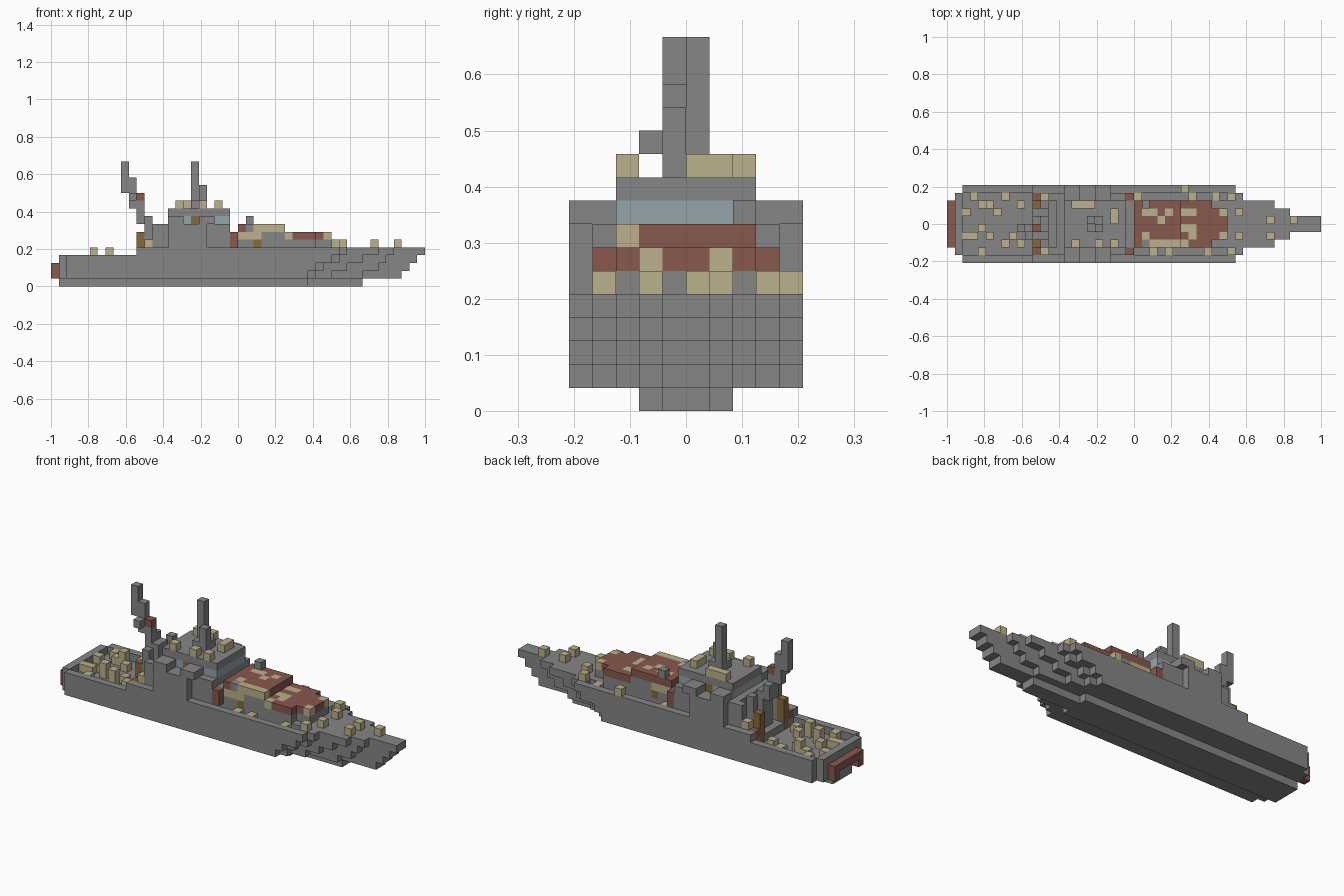
import bpy, bmesh
from mathutils import Vector

cube = bpy.data.objects.get("Cube")
if cube:
    bpy.data.objects.remove(cube)

# Materials, one per colour
PALETTE = {"hull grey": (.238, .238, .238), "rust red": (.246, .098, .076),
           "sand": (.503, .44, .266), "window blue": (.30, .38, .413),
           "wood brown": (.242, .141, .045)}
NAMES = list(PALETTE)
GREY, RED, SAND, BLUE, BROWN = range(len(NAMES))
mats = []
for name, rgb in PALETTE.items():
    m = bpy.data.materials.new(name)
    m.use_nodes = True
    m.diffuse_color = (*rgb, 1)
    m.node_tree.nodes["Principled BSDF"].inputs["Base Color"].default_value = (*rgb, 1)
    mats.append(m)

UNIT = 2 / 48
cells = {}


def box(part, colour, xs, ys, zs):
    """Fill a block of cells; each range is (first, end)."""
    for i in range(*xs):
        for j in range(*ys):
            for k in range(*zs):
                cells[i, j, k] = (part, colour)


def both(part, colour, xs, ys, zs):
    """Fill a block and its port/starboard mirror."""
    box(part, colour, xs, ys, zs)
    box(part, colour, xs, (10 - ys[1], 10 - ys[0]), zs)


def cube_at(part, colour, i, j, k):
    cells[i, j, k] = (part, colour)


def clear(xs, ys, zs):
    for i in range(*xs):
        for j in range(*ys):
            for k in range(*zs):
                cells.pop((i, j, k), None)


# Hull: for each level, where each half width (1 to 5) ends at the bow
bow_ends = [(40, 33), (45, 40, 36, 34, 33), (46, 42, 38, 35, 34),
            (47, 43, 40, 37, 36), (48, 44, 42, 38, 37)]
for k, ends in enumerate(bow_ends):
    for half, end in enumerate(ends, 1):
        start = 11 if k == 4 else 2 if half == 5 else 1
        box("hull", GREY, (start, end), (5 - half, 5 + half), (k, k + 1))

# Sunken aft deck and side gangways
clear((2, 11), (1, 9), (3, 4))
clear((11, 14), (1, 9), (4, 5))
for j in (1, 8):
    clear((11, 36), (j, j + 1), (4, 5))

# Stern platform
box("stern_platform", RED, (0, 1), (2, 8), (2, 3))
both("stern_platform", RED, (0, 1), (2, 3), (1, 2))

# Deckhouse with window band, roof and side wings
box("deckhouse", GREY, (13, 24), (2, 8), (4, 7))
box("deckhouse", GREY, (14, 23), (2, 8), (7, 8))
box("deckhouse", BLUE, (15, 23), (2, 8), (8, 9))
box("deckhouse", GREY, (15, 23), (2, 8), (9, 10))
both("side_wing", GREY, (13, 23), (1, 2), (4, 8))
both("side_wing", GREY, (15, 20), (0, 1), (5, 8))
both("side_wing", GREY, (15, 17), (0, 2), (8, 9))
both("side_wing", GREY, (19, 21), (0, 2), (8, 9))
both("doors", BROWN, (18, 19), (2, 3), (8, 9))
both("deckhouse_fittings", RED, (23, 24), (1, 2), (5, 7))

# Roof crates
for i, j in ((16, 7), (17, 7), (16, 2), (18, 7), (21, 5), (21, 6), (19, 2), (21, 2)):
    cube_at("roof_crates", SAND, i, j, 10)

# Forward mast
box("forward_mast", GREY, (18, 19), (5, 6), (10, 16))
box("forward_mast", GREY, (18, 20), (4, 6), (10, 11))
box("forward_mast", GREY, (19, 20), (4, 5), (10, 13))

# Stepped aft mast
box("aft_mast", GREY, (12, 13), (4, 6), (4, 9))
box("aft_mast", GREY, (11, 12), (4, 6), (8, 10))
box("aft_mast", GREY, (10, 11), (4, 5), (10, 14))
box("aft_mast", GREY, (9, 10), (4, 5), (12, 16))
box("aft_mast", GREY, (10, 11), (3, 4), (11, 12))
box("aft_mast", GREY, (11, 12), (4, 5), (10, 11))
cube_at("aft_mast", RED, 11, 4, 11)

# Brown posts and lockers behind the deckhouse
both("aft_posts", BROWN, (11, 12), (2, 3), (3, 7))
both("aft_lockers", GREY, (12, 13), (2, 3), (4, 9))
both("aft_lockers", SAND, (12, 13), (1, 2), (4, 6))
both("aft_lockers", RED, (11, 12), (1, 2), (4, 5))

# Covered foredeck cargo in two tiers
box("cargo_base", GREY, (24, 36), (2, 8), (5, 6))
box("cargo_base", SAND, (24, 30), (2, 8), (6, 7))
box("cargo_base", GREY, (27, 30), (2, 8), (6, 7))
box("cargo_cover", RED, (30, 36), (2, 8), (6, 7))
clear((34, 36), (2, 3), (5, 7))
clear((34, 36), (7, 8), (5, 7))
box("cargo_cover", RED, (24, 30), (2, 8), (7, 8))
both("cargo_base", BROWN, (26, 27), (2, 3), (5, 6))
cube_at("cargo_vent", GREY, 25, 7, 8)
cube_at("cargo_vent", GREY, 25, 2, 7)
for i, j in ((25, 6), (26, 6), (27, 5), (28, 6), (25, 3), (26, 2), (27, 2), (28, 2), (29, 2)):
    cube_at("cargo_cover", SAND, i, j, 7)
for i, j in ((30, 6), (31, 6), (30, 4), (31, 4), (31, 3), (30, 2), (35, 6), (35, 3)):
    cube_at("cargo_cover", SAND, i, j, 6)

# Loose crates on the aft deck, gangways and bow
for i, j in ((4, 7), (5, 7), (6, 6), (2, 3), (3, 3), (4, 4), (2, 6), (4, 1),
             (5, 3), (9, 7), (8, 3), (7, 2), (7, 8), (9, 2), (3, 8)):
    cube_at("aft_crates", SAND, i, j, 3)
for i, j in ((5, 3), (7, 2), (5, 7)):
    cube_at("aft_crates", SAND, i, j, 3)
    cube_at("aft_crates", SAND, i, j, 4)
for i, j in ((24, 8), (28, 1), (31, 8), (33, 1), (26, 1), (34, 8)):
    cube_at("gangway_crates", SAND, i, j, 4)
for i, j in ((30, 9), (36, 8), (36, 1), (37, 3), (37, 6), (41, 5), (41, 3), (44, 5)):
    cube_at("bow_crates", SAND, i, j, 5)

# Build one mesh per part from the exposed cell faces
DIRS = [Vector(v) for v in ((1, 0, 0), (-1, 0, 0), (0, 1, 0), (0, -1, 0), (0, 0, 1), (0, 0, -1))]
for part in sorted({p for p, _ in cells.values()}):
    bm = bmesh.new()
    for pos, (owner, colour) in cells.items():
        if owner != part:
            continue
        centre = Vector(pos) + Vector((.5, .5, .5))
        for d in DIRS:
            if tuple(int(a + b) for a, b in zip(pos, d)) in cells:
                continue
            u = Vector((d.y, d.z, d.x))
            v = d.cross(u)
            corners = [centre + (d + a * u + b * v) / 2
                       for a, b in ((-1, -1), (1, -1), (1, 1), (-1, 1))]
            face = bm.faces.new([bm.verts.new((c - Vector((24, 5, 0))) * UNIT) for c in corners])
            face.material_index = colour
    bmesh.ops.remove_doubles(bm, verts=bm.verts, dist=UNIT / 100)
    bmesh.ops.dissolve_limit(bm, angle_limit=.01, verts=bm.verts, edges=bm.edges,
                             delimit={"MATERIAL"})
    mesh = bpy.data.meshes.new(part)
    bm.to_mesh(mesh)
    bm.free()
    for m in mats:
        mesh.materials.append(m)
    bpy.context.collection.objects.link(bpy.data.objects.new(part, mesh))
